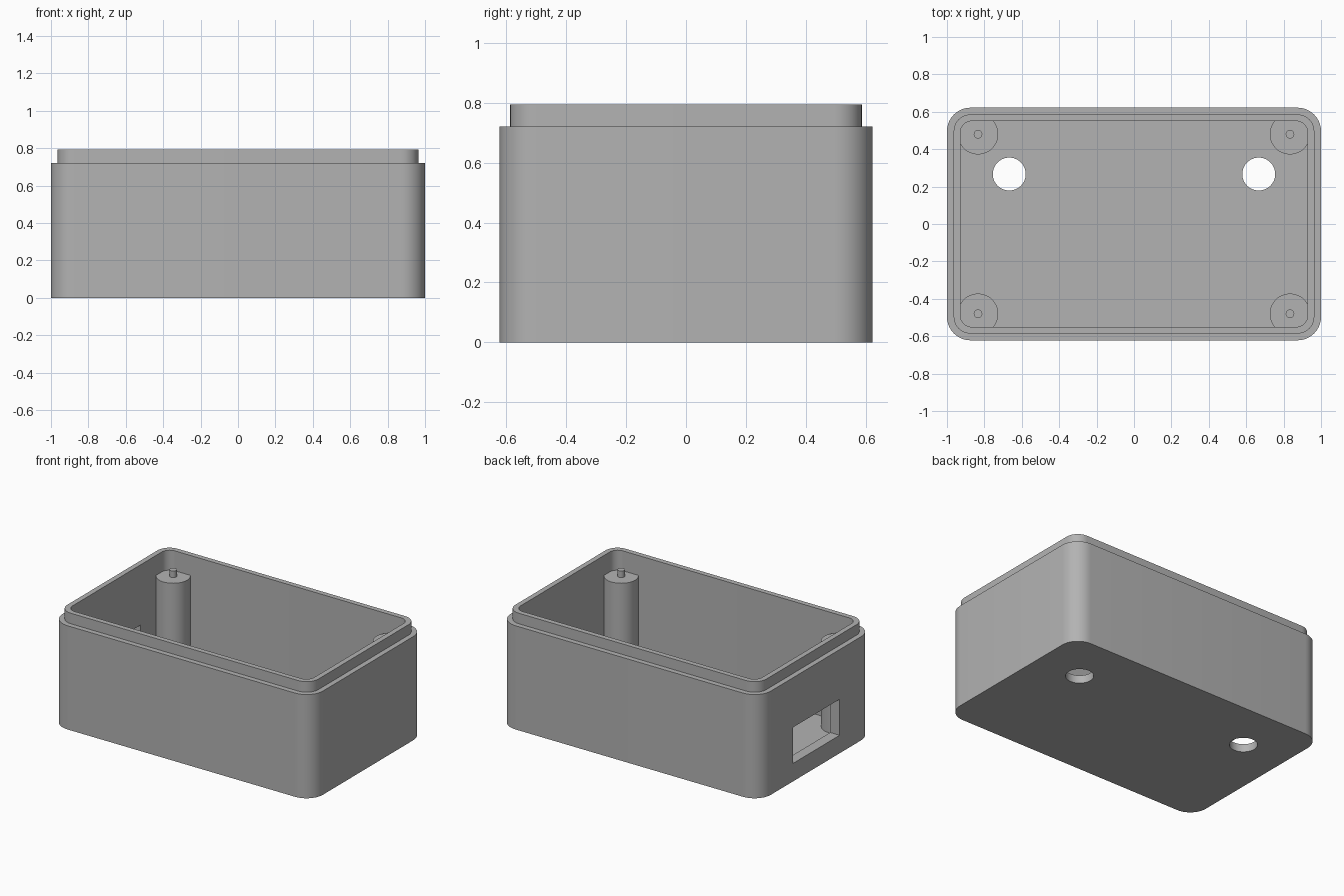
import bpy
import bmesh
from math import pi, cos, sin, radians

if "Cube" in bpy.data.objects:
    bpy.data.objects.remove(bpy.data.objects["Cube"], do_unlink=True)

HEIGHT, SHOULDER, FLOOR = 0.793, 0.72, 0.055
POST_TOP, PIN_TOP = 0.655, 0.70

grey = bpy.data.materials.new("plain_grey")
grey.use_nodes = True
grey.diffuse_color = (0.45, 0.45, 0.45, 1)
grey.node_tree.nodes["Principled BSDF"].inputs["Base Color"].default_value = grey.diffuse_color


def add_object(name, bm):
    bmesh.ops.recalc_face_normals(bm, faces=bm.faces)
    mesh = bpy.data.meshes.new(name)
    bm.to_mesh(mesh)
    bm.free()
    mesh.materials.append(grey)
    obj = bpy.data.objects.new(name, mesh)
    bpy.context.collection.objects.link(obj)
    return obj


def rounded_ring(bm, hx, hy, r, z, steps=10):
    """Ring of vertices around a rounded rectangle."""
    ring = []
    for i, (sx, sy) in enumerate([(1, 1), (-1, 1), (-1, -1), (1, -1)]):
        for k in range(steps + 1):
            a = (i + k / steps) * pi / 2
            ring.append(bm.verts.new((sx * (hx - r) + r * cos(a),
                                      sy * (hy - r) + r * sin(a), z)))
    return ring


def ring_ellipse(bm, x, y, r, z, count):
    return [bm.verts.new((x + r * cos(2 * pi * k / count),
                          y + r * sin(2 * pi * k / count), z)) for k in range(count)]


def loft(bm, rings):
    """Join successive rings and cap both ends."""
    for a, b in zip(rings, rings[1:]):
        n = len(a)
        for k in range(n):
            bm.faces.new((a[k], a[(k + 1) % n], b[(k + 1) % n], b[k]))
    bm.faces.new(rings[0])
    bm.faces.new(rings[-1])


def cylinder(name, x, y, r, z0, z1, count=48):
    bm = bmesh.new()
    loft(bm, [ring_ellipse(bm, x, y, r, z, count) for z in (z0, z1)])
    return add_object(name, bm)


def smooth(obj):
    bpy.ops.object.select_all(action="DESELECT")
    obj.select_set(True)
    bpy.context.view_layer.objects.active = obj
    bpy.ops.object.shade_smooth_by_angle(angle=radians(30))


# Open box: outer wall, stepped lip, inner wall and floor
bm = bmesh.new()
outer, lip, inner = (1.0, 0.622, 0.126), (0.964, 0.586, 0.09), (0.928, 0.55, 0.06)
loft(bm, [rounded_ring(bm, *size, z) for size, z in (
    (outer, 0), (outer, SHOULDER), (lip, SHOULDER),
    (lip, HEIGHT), (inner, HEIGHT), (inner, FLOOR))])
box = add_object("box_shell", bm)

# Cutters: two round floor holes and a rectangular side port
cutters = [cylinder("floor_hole_cutter", s * 0.667, 0.267, 0.088, -0.1, 0.12)
           for s in (-1, 1)]
bm = bmesh.new()
bmesh.ops.create_cube(bm, size=1)
for v in bm.verts:
    v.co = (v.co.x * 0.2 - 0.97, v.co.y * 0.514, v.co.z * 0.25 + 0.25)
cutters.append(add_object("side_port_cutter", bm))

for cutter in cutters:
    cutter.hide_render = True
    mod = box.modifiers.new("cut", "BOOLEAN")
    mod.operation = "DIFFERENCE"
    mod.solver = "EXACT"
    mod.object = cutter
bpy.context.view_layer.update()
cut_mesh = bpy.data.meshes.new_from_object(
    box.evaluated_get(bpy.context.evaluated_depsgraph_get()))
box.modifiers.clear()
box.data = cut_mesh
for cutter in cutters:
    bpy.data.objects.remove(cutter, do_unlink=True)
smooth(box)

# Corner posts, each with a small locating pin
for sx, side in ((-1, "right"), (1, "left")):
    for sy, end in ((-1, "front"), (1, "back")):
        x, y = sx * 0.834, sy * 0.48
        smooth(cylinder(f"{end}_{side}_post", x, y, 0.108, FLOOR - 0.02, POST_TOP))
        smooth(cylinder(f"{end}_{side}_pin", x, y, 0.023, POST_TOP - 0.02, PIN_TOP, 24))
